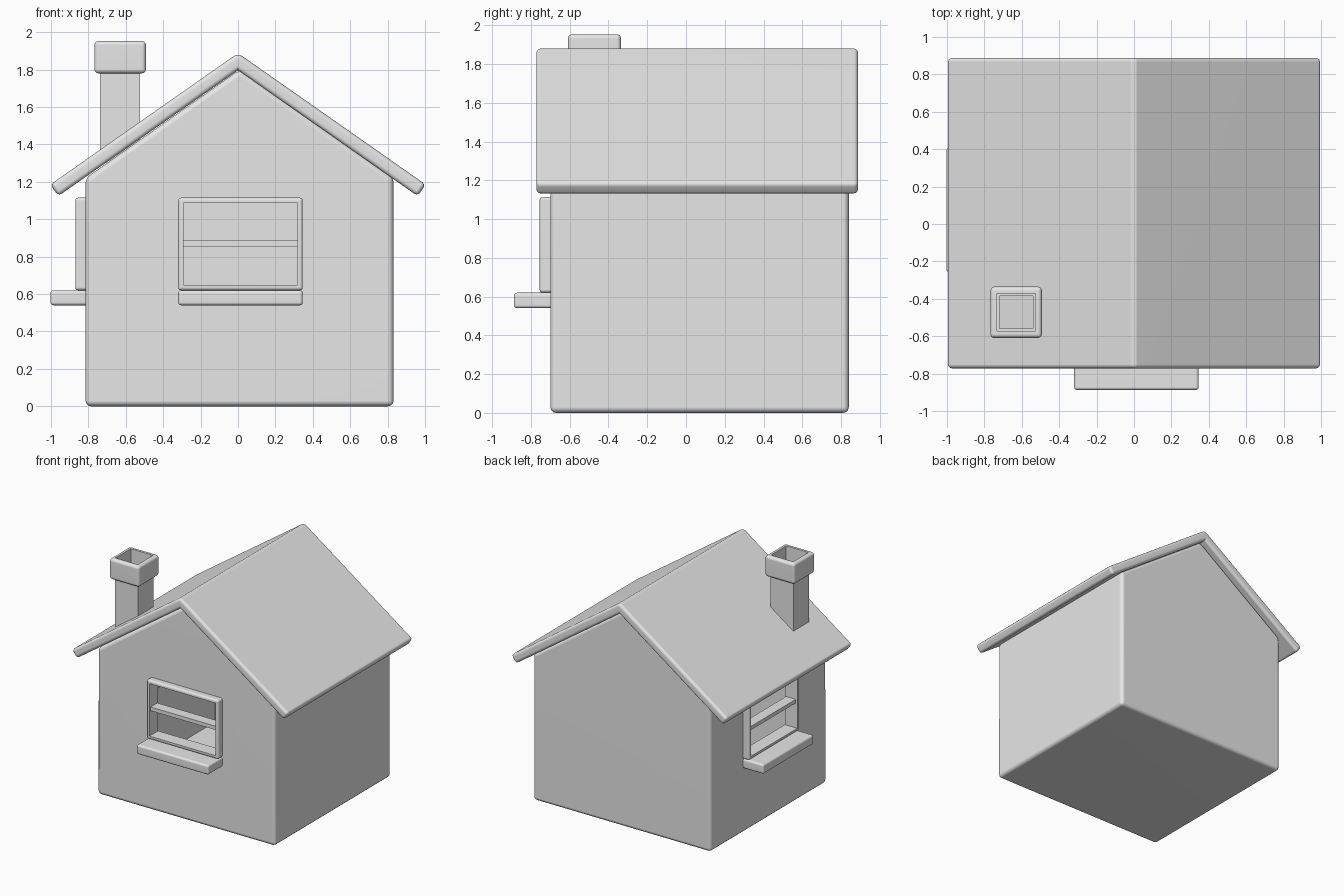
import bpy, bmesh, math
from mathutils import Matrix, Vector

cube = bpy.data.objects.get("Cube")
if cube:
    bpy.data.objects.remove(cube, do_unlink=True)

# One plain material for everything
grey = bpy.data.materials.new("plain_light_grey")
grey.use_nodes = True
GREY = (0.8, 0.8, 0.8, 1)
grey.diffuse_color = GREY
grey.node_tree.nodes["Principled BSDF"].inputs["Base Color"].default_value = GREY


def add_box(bm, lo, hi, bevel=0):
    """Add a box between two corners, with rounded edges if asked."""
    lo, hi = Vector(lo), Vector(hi)
    place = Matrix.Translation((lo + hi) / 2) @ Matrix.Diagonal((*(hi - lo), 1))
    verts = bmesh.ops.create_cube(bm, size=1, matrix=place)["verts"]
    if bevel:
        edges = list({e for v in verts for e in v.link_edges})
        bmesh.ops.bevel(bm, geom=edges, offset=bevel, segments=3,
                        profile=0.5, affect='EDGES')


def add_prism(bm, profile, y0, y1, bevel=0, inward=False):
    """Extrude an (x, z) profile along y."""
    start = set(bm.faces)
    face = bm.faces.new([bm.verts.new((x, y0, z)) for x, z in profile])
    ext = bmesh.ops.extrude_face_region(bm, geom=[face], use_keep_orig=True)["geom"]
    for v in (g for g in ext if isinstance(g, bmesh.types.BMVert)):
        v.co.y = y1
    faces = [f for f in bm.faces if f not in start]
    bmesh.ops.recalc_face_normals(bm, faces=faces)
    if bevel:
        edges = list({e for f in faces for e in f.edges})
        bmesh.ops.bevel(bm, geom=edges, offset=bevel, segments=3,
                        profile=0.5, affect='EDGES')
    if inward:
        bmesh.ops.reverse_faces(bm, faces=faces)


def make_object(name, bm, matrix=None):
    mesh = bpy.data.meshes.new(name)
    bm.to_mesh(mesh)
    bm.free()
    mesh.materials.append(grey)
    obj = bpy.data.objects.new(name, mesh)
    bpy.context.collection.objects.link(obj)
    if matrix:
        mesh.transform(matrix)
    return obj


def box(name, lo, hi, bevel=0, matrix=None):
    bm = bmesh.new()
    add_box(bm, lo, hi, bevel)
    return make_object(name, bm, matrix)


def activate(obj):
    bpy.ops.object.select_all(action='DESELECT')
    obj.select_set(True)
    bpy.context.view_layer.objects.active = obj


def cut(obj, cutter):
    """Subtract the cutter for good and remove it."""
    activate(obj)
    mod = obj.modifiers.new("cut", 'BOOLEAN')
    mod.operation, mod.solver, mod.object = 'DIFFERENCE', 'EXACT', cutter
    bpy.ops.object.modifier_apply(modifier=mod.name)
    bpy.data.objects.remove(cutter, do_unlink=True)


def finish(*objs):
    """Smooth rounded edges while flat areas stay flat."""
    for obj in objs:
        activate(obj)
        bpy.ops.object.shade_smooth_by_angle(angle=math.radians(40))
        mod = obj.modifiers.new("flat_areas", 'WEIGHTED_NORMAL')
        mod.keep_sharp = True


# House: hollow gabled shell
LEFT, RIGHT, FRONT, BACK = -0.815, 0.832, -0.70, 0.84
EAVE, PEAK, WALL = 1.22, 1.80, 0.05
MID_Y = (FRONT + BACK) / 2


def gable(inset):
    mid = (LEFT + RIGHT) / 2
    return [(LEFT + inset, inset), (RIGHT - inset, inset),
            (RIGHT - inset, EAVE - inset / 2), (mid, PEAK - inset * 1.2),
            (LEFT + inset, EAVE - inset / 2)]


bm = bmesh.new()
add_prism(bm, gable(0), FRONT, BACK, bevel=0.03)
add_prism(bm, gable(WALL), FRONT + WALL, BACK - WALL, inward=True)
house = make_object("house_walls", bm)

# Windows: frame, crossbar and sill, facing -y before placement
HALF, FRAME_LOW, FRAME_TOP, RIM = 0.333, 0.62, 1.115, 0.028


def window(side, place):
    opening = ((-HALF + RIM, -0.2, FRAME_LOW + RIM), (HALF - RIM, 0.2, FRAME_TOP - RIM))
    frame = box(side + "_window_frame", (-HALF, -0.055, FRAME_LOW),
                (HALF, WALL + 0.01, FRAME_TOP), 0.016, place)
    cut(frame, box("frame_cutter", *opening, matrix=place))
    cut(house, box("wall_cutter", (-HALF + 0.015, -0.2, FRAME_LOW + 0.015),
                   (HALF - 0.015, 0.2, FRAME_TOP - 0.015), matrix=place))
    bar = box(side + "_window_crossbar", (-HALF + 0.02, -0.04, 0.855),
              (HALF - 0.02, WALL, 0.886), 0, place)
    sill = box(side + "_window_sill", (-HALF, -0.188, 0.54),
               (HALF, 0.02, FRAME_LOW), 0.016, place)
    finish(frame, bar, sill)


window("front", Matrix.Translation((0.013, FRONT, 0)))
window("right", Matrix.Translation((LEFT, MID_Y + 0.005, 0))
       @ Matrix.Rotation(-math.pi / 2, 4, 'Z'))
finish(house)

# Roof: two sloped slabs meeting at the ridge
SLOPE, THICK, LENGTH = math.radians(35), 0.075, 1.225
for side, sign in (("left", 1), ("right", -1)):
    along = Vector((math.cos(SLOPE), -math.sin(SLOPE))) * LENGTH
    down = Vector((-math.sin(SLOPE), -math.cos(SLOPE))) * THICK
    top = Vector((0, 1.888))
    profile = [(sign * p.x, p.y) for p in (top, top + along, top + along + down, top + down)]
    bm = bmesh.new()
    add_prism(bm, profile, -0.772, 0.888, bevel=0.022)
    finish(make_object(side + "_roof_slab", bm))

# Chimney: open shaft and open cap
shaft = box("chimney_shaft", (-0.737, -0.577, 1.30), (-0.523, -0.368, 1.80))
cut(shaft, box("shaft_cutter", (-0.72, -0.56, 1.0), (-0.54, -0.385, 2.2)))
cap = box("chimney_cap", (-0.768, -0.61, 1.78), (-0.492, -0.335, 1.953), 0.022)
cut(cap, box("cap_cutter", (-0.733, -0.573, 1.5), (-0.527, -0.372, 2.2)))
finish(shaft, cap)
